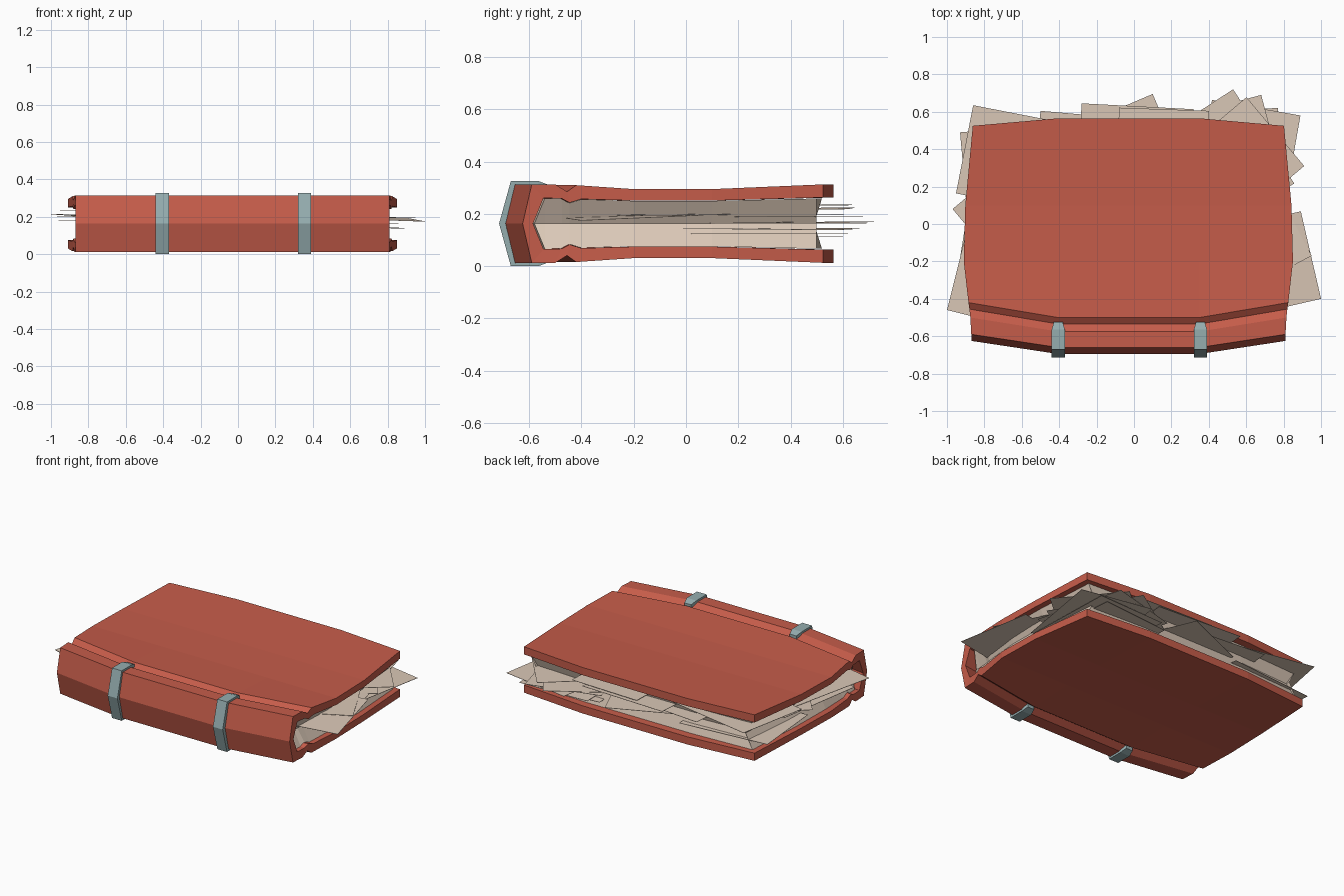
import bpy, math

if "Cube" in bpy.data.objects:
    bpy.data.objects.remove(bpy.data.objects["Cube"])

CX, CZ = -0.03, 0.163            # book centre in x and z


def material(name, rgb):
    m = bpy.data.materials.new(name)
    m.diffuse_color = (*rgb, 1)
    m.use_nodes = True
    m.node_tree.nodes["Principled BSDF"].inputs["Base Color"].default_value = m.diffuse_color
    return m


RED = material("red leather", (0.56, 0.107, 0.068))
PAPER = material("old paper", (0.70, 0.575, 0.47))
STEEL = material("grey teal metal", (0.30, 0.42, 0.43))


def make(name, verts, faces, mat):
    import bmesh
    me = bpy.data.meshes.new(name)
    me.from_pydata(verts, [], faces)
    bm = bmesh.new()
    bm.from_mesh(me)
    bmesh.ops.remove_doubles(bm, verts=bm.verts, dist=1e-5)
    bmesh.ops.recalc_face_normals(bm, faces=bm.faces)
    bm.to_mesh(me)
    bm.free()
    me.materials.append(mat)
    ob = bpy.data.objects.new(name, me)
    bpy.context.collection.objects.link(ob)
    return ob


def loft(rings, band_caps):
    """Join closed rings; optionally cap the ends as a folded band."""
    n = len(rings[0])
    verts = [p for r in rings for p in r]
    faces = [(k * n + i, k * n + (i + 1) % n, (k + 1) * n + (i + 1) % n, (k + 1) * n + i)
             for k in range(len(rings) - 1) for i in range(n)]
    if band_caps:
        for b in (0, (len(rings) - 1) * n):
            faces += [(b + i, b + i + 1, b + n - 2 - i, b + n - 1 - i) for i in range(n // 2 - 1)]
    return verts, faces


def mirrored(half):
    """Half profile from the spine to the top edge, extended to the bottom half (point 0 on the axis)."""
    return [(*p[:2], -p[2], p[3]) for p in reversed(half[1:])] + half


# Cover: (y in the middle, y at the ends, height from centre, half length)
outer = [(-.695, -.625, 0, .84), (-.66, -.59, .15, .84), (-.575, -.50, .15, .845),
         (-.535, -.455, .122, .85), (-.50, -.42, .147, .855), (-.2, -.2, .132, .88),
         (.1, .1, .132, .872), (.565, .525, .15, .832)]
inner = [(-.655, -.585, 0, .84), (-.61, -.545, .098, .84), (-.55, -.475, .096, .845),
         (-.515, -.445, .08, .85), (-.48, -.40, .094, .855), (-.2, -.2, .088, .88),
         (.1, .1, .088, .872), (.565, .525, .10, .832)]
profile = mirrored(outer) + list(reversed(mirrored(inner)))
rings = []
for s in (-1, -0.375, 0.38, 1):
    end = abs(s) == 1
    rings.append([(CX + s * p[3] if end else CX + s, p[1] if end else p[0], CZ + p[2])
                  for p in profile])
make("cover", *loft(rings, True), RED)

# Page block with hollow edges: (y middle, y ends, half height, half length)
cols = [(-.65, -.58, 0, .76), (-.605, -.54, .097, .81), (-.55, -.475, .095, .815),
        (-.515, -.445, .079, .82), (-.48, -.40, .093, .825), (-.2, -.2, .087, .84),
        (.1, .1, .087, .835), (.52, .50, .096, .80), (.49, .47, 0, .75)]
rings = []
for ym, ye, h, hl in cols:
    top = [(CX - hl, ye), (CX - .375, ym), (CX + .38, ym), (CX + hl, ye)]
    dip = min(hl, hl - .05) if h else hl
    rings.append([(x, y, CZ + h) for x, y in top] + [(CX + dip, ye, CZ)]
                 + [(x, y, CZ - h) for x, y in reversed(top)] + [(CX - dip, ye, CZ)])
make("page_block", *loft(rings, False), PAPER)

# Spine bands: (y, height from centre, half width)
band_out = [(-.715, 0, .035), (-.67, .163, .035), (-.565, .163, .035), (-.525, .148, .024)]
band_in = [(-.69, 0, .035), (-.655, .145, .035), (-.565, .145, .035), (-.525, .125, .024)]
full = lambda h: [(y, -z, w) for y, z, w in reversed(h[1:])] + h
band = full(band_out) + full(band_in)[::-1]
for name, x in (("left_spine_band", -.405), ("right_spine_band", .355)):
    rings = [[(x + s * w, y, CZ + z) for y, z, w in band] for s in (-1, 1)]
    make(name, *loft(rings, True), STEEL)

# Loose sheets: (outer corner x, y, z, direction of first edge in degrees, slope)
sheets = [(-.86, .635, .237, -101, 0), (-.50, .605, .20, -95, 0), (-.28, .645, .225, -93, .01),
          (.10, .695, .168, 203, 0), (.53, .72, .172, 213, .01), (.68, .69, .165, 195, 0),
          (.77, .62, .125, 182, 0), (.89, .58, .14, 170, -.01), (.91, .31, .19, 130, 0),
          (.40, .605, .235, 178, 0), (-.93, .49, .125, -85, 0), (-.97, .08, .205, -50, .02),
          (-1.0, -.46, .215, -14, .02), (-.96, -.37, .18, -9, 0), (1.0, -.40, .176, 103, -.04),
          (.95, -.17, .195, 118, -.01), (.71, .60, .115, 185, 0)]
for k, (x, y, z, deg, slope) in enumerate(sheets):
    a = math.radians(deg)
    u = (.48 * math.cos(a), .48 * math.sin(a))
    v = (-.6 * math.sin(a), .6 * math.cos(a))
    verts = [(x + i * u[0] + j * v[0], y + i * u[1] + j * v[1], z - slope * (i + j) / 2)
             for i, j in ((0, 0), (1, 0), (1, 1), (0, 1))]
    low = [(p[0], p[1], p[2] - .002) for p in verts]
    faces = [(0, 1, 2, 3), (7, 6, 5, 4)] + [(i, i + 4, (i + 1) % 4 + 4, (i + 1) % 4) for i in range(4)]
    make(f"loose_sheet_{k + 1}", verts + low, faces, PAPER)
